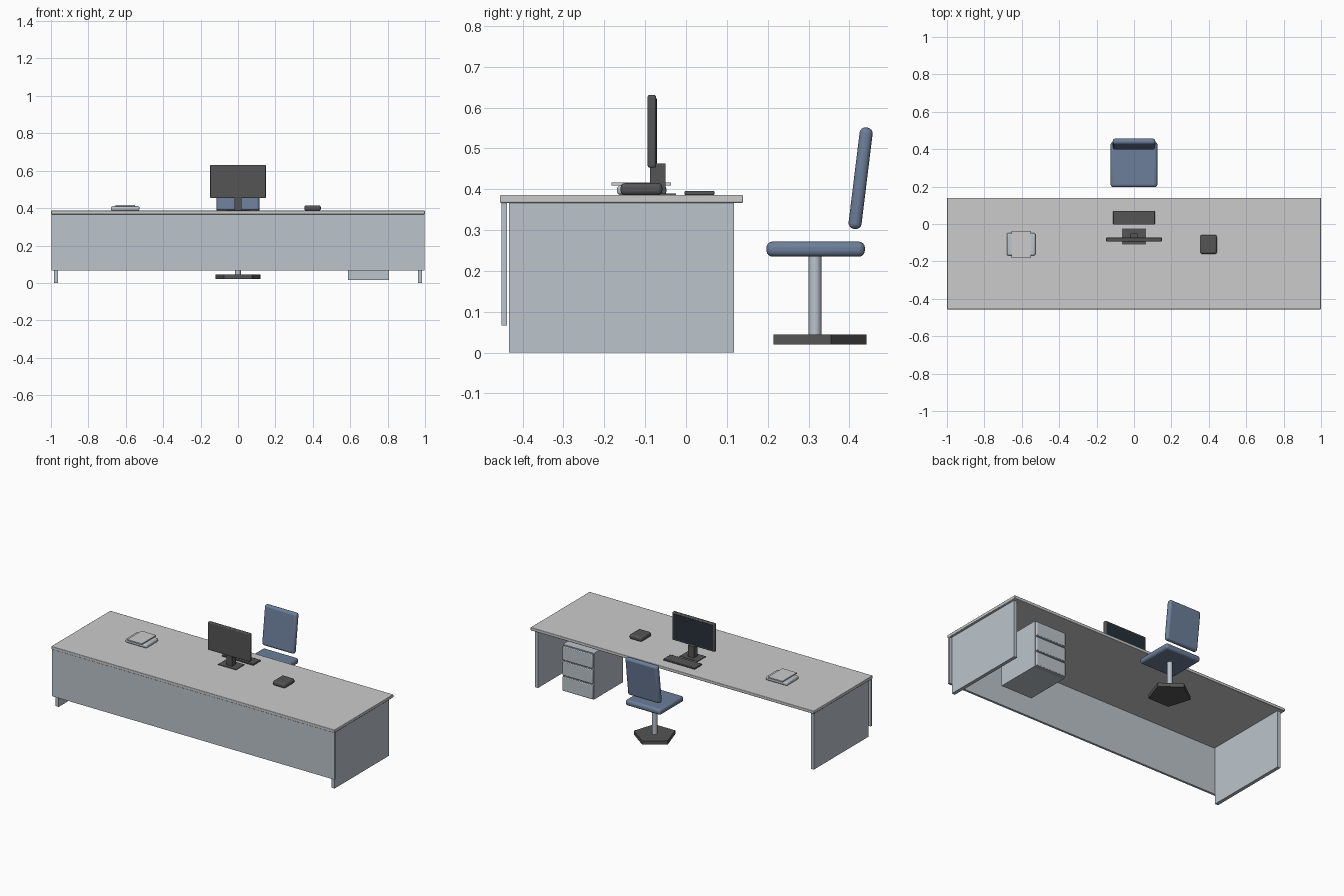
import bpy, bmesh
from math import radians

if "Cube" in bpy.data.objects:
    bpy.data.objects.remove(bpy.data.objects["Cube"])


def material(name, rgb):
    m = bpy.data.materials.new(name)
    m.diffuse_color = (*rgb, 1)
    m.use_nodes = True
    m.node_tree.nodes["Principled BSDF"].inputs["Base Color"].default_value = m.diffuse_color
    return m


STEEL = material("pale_blue_grey", (0.50, 0.55, 0.60))
DARK = material("dark_grey", (0.09, 0.09, 0.09))
BLUE = material("blue_fabric", (0.15, 0.21, 0.32))
SCREEN = material("screen_dark", (0.02, 0.03, 0.04))


def finish(name, bm, mat, bevel, segments):
    me = bpy.data.meshes.new(name)
    bm.to_mesh(me)
    bm.free()
    ob = bpy.data.objects.new(name, me)
    bpy.context.collection.objects.link(ob)
    if mat:
        me.materials.append(mat)
    if bevel:
        mod = ob.modifiers.new("rounded_edges", 'BEVEL')
        mod.width, mod.segments = bevel, segments
    bpy.ops.object.select_all(action='DESELECT')
    ob.select_set(True)
    bpy.context.view_layer.objects.active = ob
    if segments > 1:
        bpy.ops.object.shade_smooth_by_angle(angle=radians(35))
    return ob


def box(name, x, y, z, mat=None, bevel=0, segments=1):
    """Box from (min, max) ranges, with its origin at the centre."""
    bm = bmesh.new()
    bmesh.ops.create_cube(bm, size=1)
    bmesh.ops.scale(bm, vec=[r[1] - r[0] for r in (x, y, z)], verts=bm.verts)
    ob = finish(name, bm, mat, bevel, segments)
    ob.location = [(r[0] + r[1]) / 2 for r in (x, y, z)]
    return ob


def cylinder(name, sides, radius, z, loc, mat, bevel=0, segments=1):
    bm = bmesh.new()
    bmesh.ops.create_cone(bm, cap_ends=True, segments=sides, radius1=radius,
                          radius2=radius, depth=z[1] - z[0])
    ob = finish(name, bm, mat, bevel, segments)
    ob.location = (*loc, (z[0] + z[1]) / 2)
    return ob


# Desk: top, modesty panel and two end panels
TOP = 0.386
box("desk_top", (-1, 1), (-0.456, 0.14), (0.367, TOP), None, 0.003, 2)
box("front_panel", (-0.998, 0.998), (-0.452, -0.438), (0.067, 0.367), STEEL)
for side, s in (("left", -1), ("right", 1)):
    box(side + "_end_panel", sorted((s * 0.963, s * 0.985)),
        (-0.433, 0.117), (0, 0.367), STEEL)

# Drawer unit with three fronts facing the sitter
box("drawer_cabinet", (0.588, 0.808), (-0.205, 0.088), (0.015, 0.31), STEEL)
for i in range(3):
    z = 0.02 + i * 0.098
    box(f"drawer_front_{i + 1}", (0.592, 0.804), (0.086, 0.102),
        (z, z + 0.088), STEEL, 0.004, 2)

# Monitor, its screen facing +y
box("monitor_body", (-0.149, 0.149), (-0.094, -0.073), (0.453, 0.631), DARK, 0.005, 3)
box("monitor_screen", (-0.14, 0.14), (-0.076, -0.0715), (0.463, 0.622), SCREEN)
box("monitor_neck", (-0.02, 0.02), (-0.088, -0.05), (TOP, 0.463), DARK)
box("monitor_base", (-0.063, 0.063), (-0.11, -0.025), (TOP, 0.39), DARK)

# Things on the desk
box("keyboard", (-0.111, 0.111), (-0.004, 0.07), (TOP, 0.396), DARK, 0.003, 2)
box("small_case", (0.355, 0.443), (-0.16, -0.058), (TOP, 0.415), DARK, 0.01, 3)
box("paper_tray", (-0.68, -0.527), (-0.169, -0.048), (TOP, 0.41), STEEL, 0.009, 3)
box("paper_stack", (-0.655, -0.552), (-0.182, -0.037), (0.409, 0.417))

# Chair: pentagonal foot, post, cushion and reclined backrest
CHAIR = (0, 0.316)
cylinder("chair_foot", 5, 0.126, (0.02, 0.044), CHAIR, DARK)
cylinder("chair_post", 24, 0.0155, (0.04, 0.24), CHAIR, STEEL, 0.001, 2)
box("chair_seat", (-0.125, 0.125), (0.197, 0.438), (0.235, 0.272), BLUE, 0.015, 4)
back = box("chair_back", (-0.114, 0.114), (0.4115, 0.4435), (0.302, 0.552), BLUE, 0.014, 4)
back.rotation_euler.x = radians(-7)
